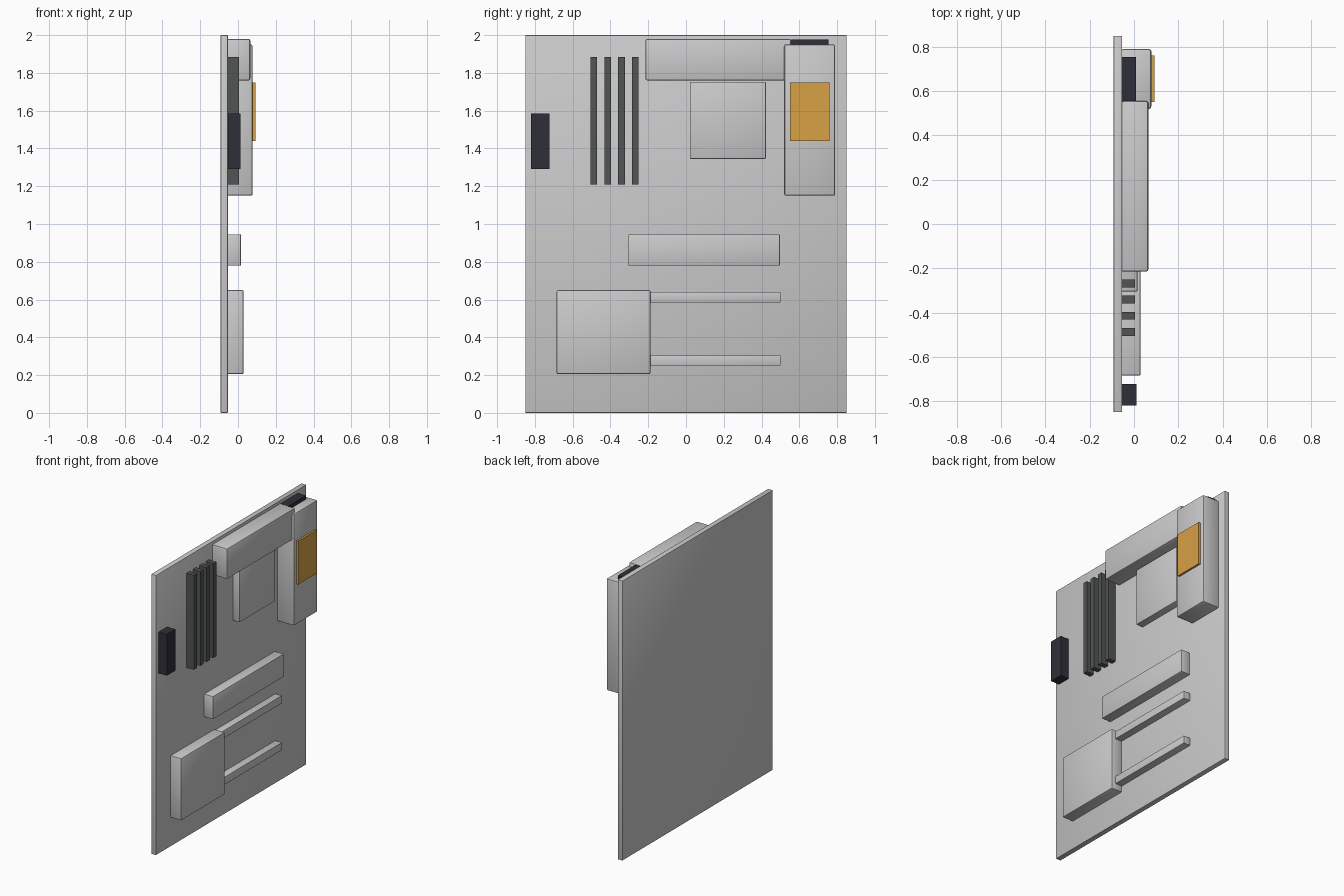
import bpy

cube = bpy.data.objects.get("Cube")
if cube:
    bpy.data.objects.remove(cube, do_unlink=True)


def material(name, rgb):
    m = bpy.data.materials.new(name)
    m.use_nodes = True
    colour = (*rgb, 1)
    m.diffuse_color = colour
    m.node_tree.nodes["Principled BSDF"].inputs["Base Color"].default_value = colour
    return m


silver = material("silver", (0.60, 0.60, 0.61))
charcoal = material("charcoal", (0.085, 0.09, 0.09))
black = material("blue_black", (0.028, 0.028, 0.04))
gold = material("gold", (0.68, 0.36, 0.06))

BOARD_FACE = -0.054  # mounting surface of the board


def block(name, mat, y, z, top, base=BOARD_FACE - 0.004, bevel=0.0):
    """Box spanning y and z ranges, rising from base to top along x."""
    bpy.ops.mesh.primitive_cube_add(size=1)
    ob = bpy.context.object
    ob.name = name
    ob.scale = (top - base, y[1] - y[0], z[1] - z[0])
    ob.location = ((top + base) / 2, sum(y) / 2, sum(z) / 2)
    bpy.ops.object.transform_apply(location=True, rotation=False, scale=True)
    ob.data.materials.append(mat)
    if bevel:
        mod = ob.modifiers.new("soft_edges", "BEVEL")
        mod.width = bevel
        mod.segments = 2
        bpy.ops.object.modifier_apply(modifier=mod.name)
        bpy.ops.object.shade_smooth_by_angle()
    return ob


# Board
block("board", silver, (-0.85, 0.85), (0, 2), BOARD_FACE, base=-0.092, bevel=0.003)

# Heat sinks and port cover
block("top_heatsink", silver, (-0.215, 0.555), (1.76, 1.98), 0.065, bevel=0.01)
block("port_cover", silver, (0.52, 0.79), (1.15, 1.95), 0.078, bevel=0.01)
block("cover_plate", gold, (0.55, 0.76), (1.44, 1.75), 0.092, base=0.07)
block("chipset_heatsink", silver, (-0.685, -0.188), (0.205, 0.65), 0.03, bevel=0.008)

# Processor socket
block("processor_socket", silver, (0.02, 0.423), (1.345, 1.753), -0.002, bevel=0.005)

# Memory slots
for i in range(4):
    y = -0.505 + 0.073 * i
    block(f"memory_slot_{i + 1}", charcoal, (y, y + 0.035), (1.21, 1.885), 0.004)

# Expansion slots
block("expansion_slot_wide", silver, (-0.305, 0.497), (0.78, 0.945), 0.016, bevel=0.005)
for name, z in (("upper", 0.585), ("lower", 0.25)):
    block(f"expansion_slot_{name}", silver, (-0.305, 0.5), (z, z + 0.055), -0.002, bevel=0.002)

# Power connectors
block("side_power_connector", black, (-0.82, -0.723), (1.29, 1.585), 0.012)
block("top_power_connector", black, (0.555, 0.755), (1.88, 1.976), 0.01)
